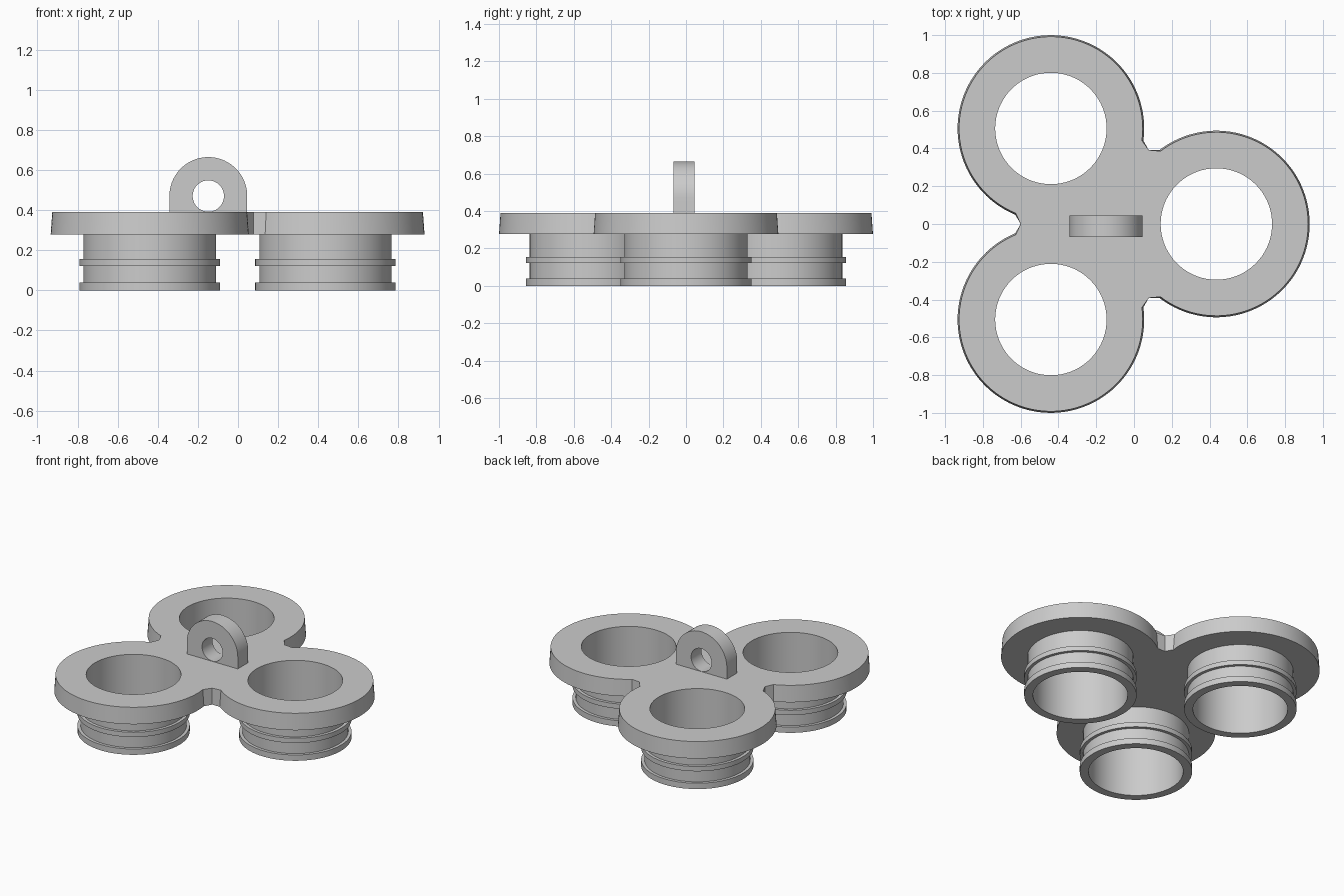
import bpy, bmesh, math
from mathutils import Vector

if "Cube" in bpy.data.objects:
    bpy.data.objects.remove(bpy.data.objects["Cube"])

CENTRE_X = -0.148      # middle of the three lobes
LOBE_DIST = 0.584      # middle to lobe centre
SEGS = 72

grey = bpy.data.materials.new("light_grey")
grey.diffuse_color = (0.6, 0.6, 0.6, 1)
grey.use_nodes = True
grey.node_tree.nodes["Principled BSDF"].inputs["Base Color"].default_value = grey.diffuse_color


def ring(cx, cy, r, z):
    return [(cx + r * math.cos(2 * math.pi * i / SEGS),
             cy + r * math.sin(2 * math.pi * i / SEGS), z) for i in range(SEGS)]


def build(name, chains, normal):
    """Each chain is a list of matching loops joined by walls.
    The first loops share one cap and the last loops share the other."""
    bm = bmesh.new()
    caps = ([], [])
    for chain in chains:
        loops = [[bm.verts.new(p) for p in loop] for loop in chain]
        for a, b in zip(loops, loops[1:]):
            for i in range(len(a)):
                j = (i + 1) % len(a)
                bm.faces.new((a[i], a[j], b[j], b[i]))
        for cap, loop in ((caps[0], loops[0]), (caps[1], loops[-1])):
            for i in range(len(loop)):
                cap.append(bm.edges.get((loop[i], loop[(i + 1) % len(loop)])))
    for cap, sign in zip(caps, (-1, 1)):
        bmesh.ops.triangle_fill(bm, edges=cap, use_beauty=True,
                                normal=Vector(normal) * sign)
    bmesh.ops.recalc_face_normals(bm, faces=bm.faces[:])
    mesh = bpy.data.meshes.new(name)
    bm.to_mesh(mesh)
    bm.free()
    mesh.materials.append(grey)
    obj = bpy.data.objects.new(name, mesh)
    bpy.context.collection.objects.link(obj)
    bpy.ops.object.select_all(action='DESELECT')
    obj.select_set(True)
    bpy.context.view_layer.objects.active = obj
    bpy.ops.object.shade_smooth_by_angle(angle=math.radians(25))
    return obj


def outline(r, z):
    """Three round lobes with a small wedge notch between neighbours."""
    pts = []
    for k in range(3):
        turn = k * 2 * math.pi / 3
        # half angle of the arc, up to where the notch begins
        half = math.radians(127.5)
        local = []
        for i in range(SEGS + 1):
            a = -half + 2 * half * i / SEGS
            local.append((LOBE_DIST + r * math.cos(a), r * math.sin(a)))
        local.append((0.452 * 0.5, 0.452 * math.sin(math.pi / 3)))
        for x, y in local:
            pts.append((CENTRE_X + x * math.cos(turn) - y * math.sin(turn),
                        x * math.sin(turn) + y * math.cos(turn), z))
    return pts


# Three-lobed plate with hollow ribbed plugs underneath
plug_profile = [(0.33, 0.277), (0.33, 0.155), (0.35, 0.155), (0.35, 0.122),
                (0.33, 0.122), (0.33, 0.04), (0.35, 0.04), (0.35, 0),
                (0.295, 0), (0.295, 0.39)]
chains = [[outline(0.494, 0.277), outline(0.486, 0.39)]]
for k in range(3):
    a = k * 2 * math.pi / 3
    cx, cy = CENTRE_X + LOBE_DIST * math.cos(a), LOBE_DIST * math.sin(a)
    chains.append([ring(cx, cy, r, z) for r, z in plug_profile])
build("plate_with_plugs", chains, (0, 0, 1))

# Upright hanging eyelet
EYE_Z, EYE_R, HOLE_R = 0.47, 0.194, 0.078


def arch(y):
    pts = [(CENTRE_X + EYE_R * math.cos(math.pi * i / 36), y,
            EYE_Z + EYE_R * math.sin(math.pi * i / 36)) for i in range(37)]
    return pts + [(CENTRE_X - EYE_R, y, 0.388), (CENTRE_X + EYE_R, y, 0.388)]


def eye_hole(y):
    return [(x, y, z) for x, z, _ in ring(CENTRE_X, EYE_Z, HOLE_R, 0)]


FRONT, BACK = -0.068, 0.045
build("hanging_eyelet", [[arch(FRONT), arch(BACK)],
                         [eye_hole(FRONT), eye_hole(BACK)]], (0, 1, 0))
